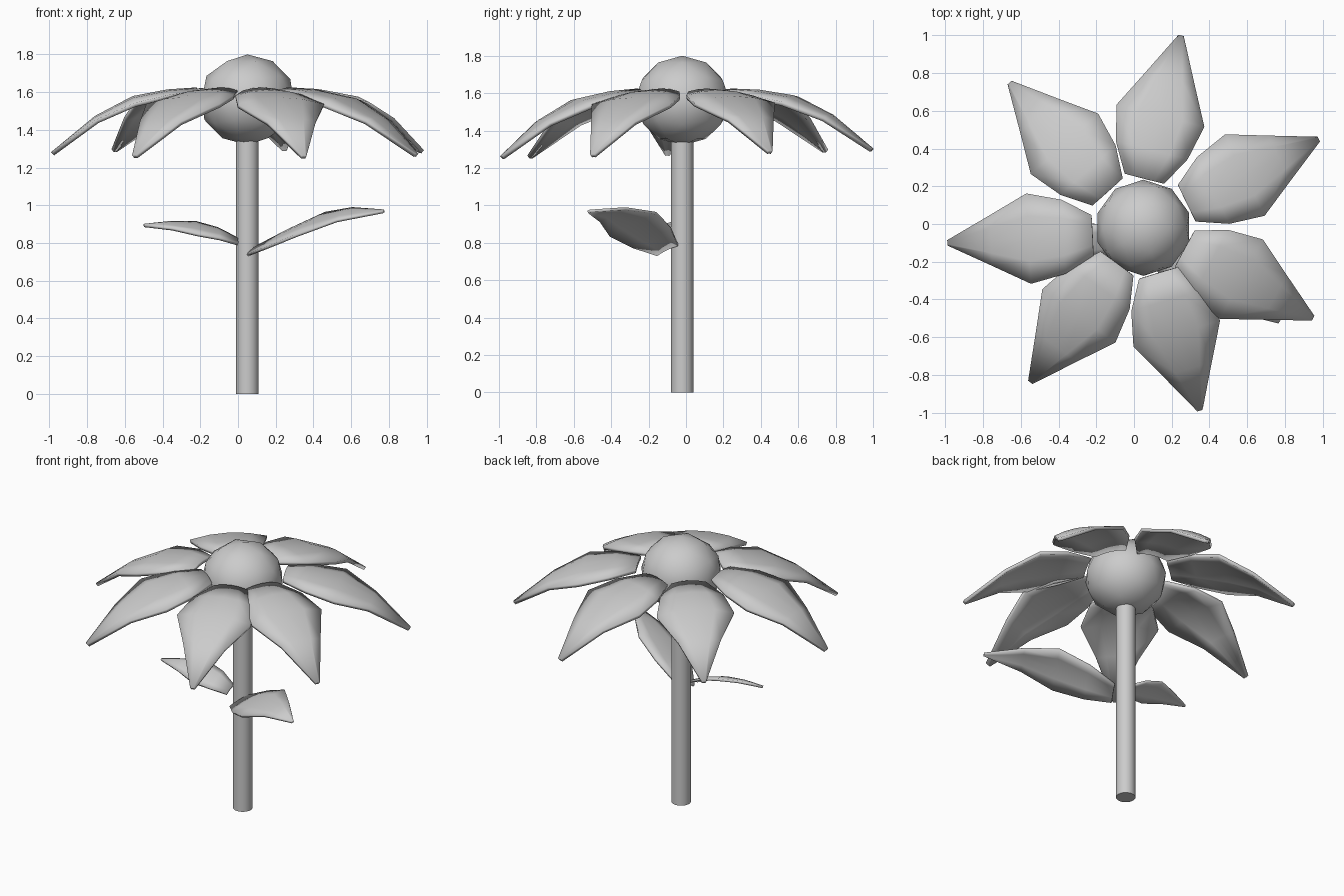
import bpy, math
from mathutils import Vector

if "Cube" in bpy.data.objects:
    bpy.data.objects.remove(bpy.data.objects["Cube"])

grey = bpy.data.materials.new("soft_grey")
grey.diffuse_color = (0.6, 0.6, 0.6, 1)
grey.use_nodes = True
grey.node_tree.nodes["Principled BSDF"].inputs["Base Color"].default_value = grey.diffuse_color
CX, CY = 0.05, -0.02

# Blade outline: fraction along the length, half width relative to the widest point
OUTLINE = [(0, 0.45), (0.2, 0.82), (0.44, 1.0), (0.7, 0.56), (1, 0.06)]
ACROSS = [-1, -0.5, 0, 0.5, 1]


def finish(obj):
    obj.data.materials.append(grey)
    for p in obj.data.polygons:
        p.use_smooth = True


def blade(name, root, tip, heights, half, dome, roll=0.0, thick=0.022):
    """Thin arched petal or leaf between two plan points; roll lifts its left edge."""
    a, b = Vector(root), Vector(tip)
    d = (b - a).normalized()
    left = Vector((-d.y, d.x))
    verts, faces = [], []
    n = len(ACROSS)
    for (t, w), z in zip(OUTLINE, heights):
        for s in ACROSS:
            off = s * w * half
            p = a.lerp(b, t) + left * off * math.cos(roll)
            verts.append((p.x, p.y, z + off * math.sin(roll) - dome * w * s * s))
    for i in range(len(OUTLINE) - 1):
        for j in range(n - 1):
            k = i * n + j
            faces.append((k, k + n, k + n + 1, k + 1))
    me = bpy.data.meshes.new(name)
    me.from_pydata(verts, [], faces)
    obj = bpy.data.objects.new(name, me)
    bpy.context.collection.objects.link(obj)
    # make sure the upper side faces up, then thicken downwards
    if me.polygons[0].normal.z < 0:
        me.flip_normals()
    finish(obj)
    mod = obj.modifiers.new("thickness", 'SOLIDIFY')
    mod.thickness, mod.offset = thick, -1


# Stem
bpy.ops.mesh.primitive_cylinder_add(vertices=24, radius=0.06, depth=1.42,
                                    location=(CX, CY, 0.71))
stem = bpy.context.object
stem.name = "stem"
finish(stem)
bpy.ops.object.shade_smooth_by_angle(angle=math.radians(40))

# Flower centre
bpy.ops.mesh.primitive_ico_sphere_add(subdivisions=2, radius=0.25,
                                      location=(CX, CY, 1.56))
centre = bpy.context.object
centre.name = "flower_centre"
centre.scale = (1.02, 1.02, 0.96)
finish(centre)

# Petals: root and tip in plan
PETALS = [
    ((0.055, 0.24), (0.25, 1.0)),
    ((0.28, 0.11), (0.98, 0.45)),
    ((0.27, -0.13), (0.95, -0.50)),
    ((0.13, -0.26), (0.35, -0.99)),
    ((-0.09, -0.21), (-0.55, -0.84)),
    ((-0.22, -0.06), (-0.99, -0.10)),
    ((-0.14, 0.17), (-0.66, 0.75)),
]
for i, (root, tip) in enumerate(PETALS):
    tilt = 0.02 * tip[1]
    arch = [1.625, 1.615, 1.58, 1.475, 1.285]
    heights = [z + tilt * t for z, (t, w) in zip(arch, OUTLINE)]
    blade(f"petal_{i + 1}", root, tip, heights, 0.24, 0.035)

# Stem leaves
blade("right_leaf", (0.08, -0.10), (0.77, -0.52),
      [0.775, 0.845, 0.92, 0.965, 0.975], 0.16, 0.015, math.radians(22), 0.015)
blade("left_leaf", (0.0, -0.08), (-0.5, -0.11),
      [0.82, 0.865, 0.895, 0.905, 0.90], 0.10, 0.012, math.radians(-20), 0.015)
